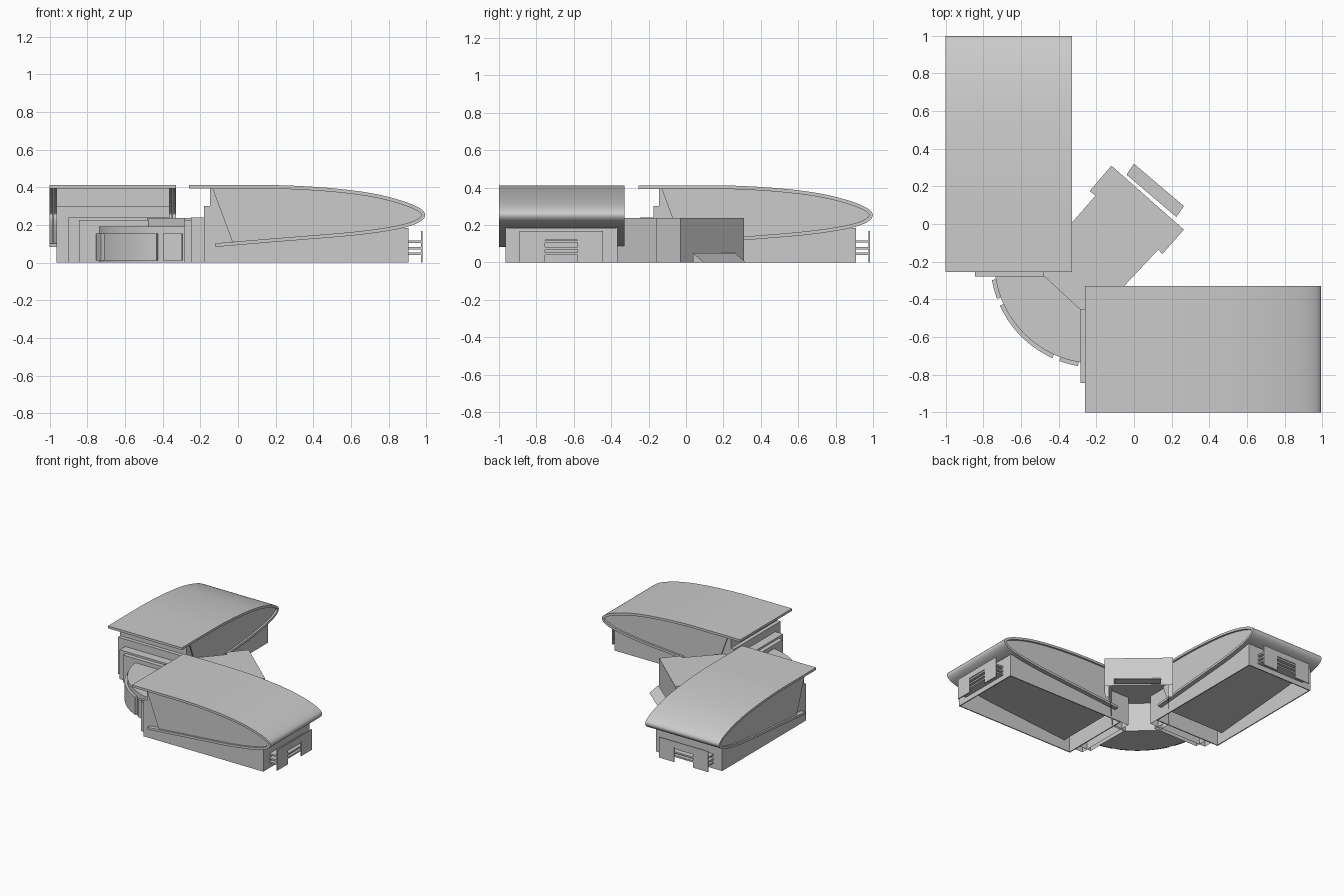
import bpy, bmesh
from math import cos, sin, radians
from mathutils import Vector

if "Cube" in bpy.data.objects:
    bpy.data.objects.remove(bpy.data.objects["Cube"])


def prism(name, pts, place, a, b, smooth=False, open_base=False):
    """Extrude a 2D outline from a to b; place(p, q, t) maps it to 3D."""
    bm = bmesh.new()
    lo = [bm.verts.new(place(p, q, a)) for p, q in pts]
    hi = [bm.verts.new(place(p, q, b)) for p, q in pts]
    base_face = bm.faces.new(lo)
    bm.faces.new(hi)
    n = len(pts)
    for i in range(n):
        j = (i + 1) % n
        bm.faces.new((lo[i], lo[j], hi[j], hi[i]))
    bmesh.ops.recalc_face_normals(bm, faces=bm.faces)
    if open_base:
        bm.faces.remove(base_face)
    me = bpy.data.meshes.new(name)
    bm.to_mesh(me)
    bm.free()
    ob = bpy.data.objects.new(name, me)
    bpy.context.collection.objects.link(ob)
    if smooth:
        bpy.ops.object.select_all(action='DESELECT')
        ob.select_set(True)
        bpy.context.view_layer.objects.active = ob
        bpy.ops.object.shade_smooth_by_angle(angle=radians(30))
    return ob


def plan(x, y, z):
    return (x, y, z)


def spline(pts, steps=5):
    """Smooth curve through the points."""
    v = [Vector(p) for p in pts]
    v = [2 * v[0] - v[1]] + v + [2 * v[-1] - v[-2]]
    out = []
    for i in range(1, len(v) - 2):
        a, b, c, d = v[i - 1:i + 3]
        for k in range(steps):
            t = k / steps
            out.append(0.5 * (2 * b + (c - a) * t + (2 * a - 5 * b + 4 * c - d) * t * t
                              + (3 * b - a - 3 * c + d) * t ** 3))
    return out + [v[-2]]


def rect(p0, q0, p1, q1):
    return [(p0, q0), (p1, q0), (p1, q1), (p0, q1)]


# Wrap-around roof profile: along the wing, height
outer = spline([(-0.26, 0.412), (0.0, 0.412), (0.25, 0.41), (0.5, 0.395), (0.7, 0.37),
                (0.85, 0.335), (0.955, 0.295), (0.994, 0.255), (0.96, 0.213), (0.85, 0.178),
                (0.65, 0.148), (0.4, 0.126), (0.15, 0.106), (-0.12, 0.083)])
inner = []
for i, p in enumerate(outer):
    t = (outer[min(i + 1, len(outer) - 1)] - outer[max(i - 1, 0)]).normalized()
    inner.append(p + Vector((t.y, -t.x)) * 0.019)
shell = [tuple(p) for p in outer + inner[::-1]]

# Glazed side outline inside the roof, starting at the sloping post
infill = ([(-0.135, 0.393)] + [tuple(p) for p in inner if p.x > 0.0] + [(-0.03, 0.11)])
# Side wall: low base plus the raised part at the inner end
side_wall = ([(-0.18, 0), (0.905, 0), (0.905, 0.185)]
             + [tuple(p) for p in outer if p.y < 0.19 and 0.05 < p.x < 0.9]
             + [(0.03, 0.105), (-0.08, 0.4), (-0.15, 0.4), (-0.15, 0.3), (-0.18, 0.3)])

for wing, side in (("east", 0), ("north", 1)):
    # The two wings mirror each other across the diagonal
    def along(u, z, v, s=side):
        return (v, u + 0.005, z) if s else (u, v, z)

    def across(v, z, u, s=side):
        return along(u, z, v, s)

    prism(wing + "_roof_shell", shell, along, -1.0, -0.33, True)
    for k, (w0, w1, g0, g1) in enumerate(((-0.965, -0.957, -0.985, -0.977),
                                          (-0.373, -0.365, -0.353, -0.345))):
        prism(f"{wing}_side_wall_{k}", side_wall, along, w0, w1)
        prism(f"{wing}_side_glazing_{k}", infill, along, g0, g1, True)
    # Inner end walls with ledge, and outer end wall
    prism(wing + "_inner_wall", rect(-0.965, 0, -0.365, 0.3), across, -0.18, -0.172)
    prism(wing + "_ledge", rect(-0.18, 0.292, -0.142, 0.3), along, -0.965, -0.365)
    prism(wing + "_upper_wall", rect(-0.965, 0.3, -0.365, 0.4), across, -0.15, -0.142)
    prism(wing + "_outer_wall", rect(-0.965, 0, -0.365, 0.183), across, 0.897, 0.905)
    # Stepped lobby joining the corner
    prism(wing + "_lobby_front", rect(-0.285, -0.845, -0.18, -0.44),
          lambda u, v, z: along(u, z, v), 0, 0.225, open_base=True)
    prism(wing + "_lobby_back", rect(-0.25, -0.90, -0.18, -0.365),
          lambda u, v, z: along(u, z, v), 0, 0.24, open_base=True)
    # End screen with doorway and slats behind it
    screen = [(-0.89, 0), (-0.755, 0), (-0.755, 0.12), (-0.58, 0.12), (-0.58, 0),
              (-0.445, 0), (-0.445, 0.168), (-0.89, 0.168)]
    prism(wing + "_end_screen", screen, across, 0.972, 0.98)
    for k, z in enumerate((0.04, 0.07, 0.105)):
        prism(f"{wing}_porch_slat_{k}", rect(0.9, z, 0.975, z + 0.013), along, -0.885, -0.45)

# Diagonal central hall with wider head, open underneath
hall = [(-0.48, -0.275), (-0.285, -0.455), (-0.17, -0.455), (0.13, -0.135), (0.15, -0.16),
        (0.265, -0.03), (-0.12, 0.31), (-0.235, 0.175), (-0.205, 0.15), (-0.48, -0.165)]
prism("central_hall", hall, plan, 0, 0.237, open_base=True)

# Entrance ramp
d = Vector((0.04, 0.058))
w = Vector((0.265, -0.225))
start = Vector((-0.04, 0.262))


def ramp_place(s, z, t):
    p = start + d * s + w * t
    return (p.x, p.y, z)


prism("entrance_ramp", [(0, 0), (1, 0), (0, 0.05)], ramp_place, 0, 1)


# Curved corner pavilion with raised window panels
def arc(r, a0, a1, n):
    return [(-0.2 + r * cos(radians(a0 + (a1 - a0) * i / n)),
             -0.2 + r * sin(radians(a0 + (a1 - a0) * i / n))) for i in range(n + 1)]


pavilion = arc(0.542, 188.4, 261.6, 24) + [(-0.285, -0.455), (-0.48, -0.275)]
prism("corner_pavilion", pavilion, plan, 0, 0.192, True)
for k, (a0, a1) in enumerate(((190, 200.5), (204.5, 245.5), (249.5, 260))):
    panel = arc(0.563, a0, a1, 14) + arc(0.535, a1, a0, 14)
    prism(f"corner_window_{k}", panel, plan, 0.01, 0.155, True)
